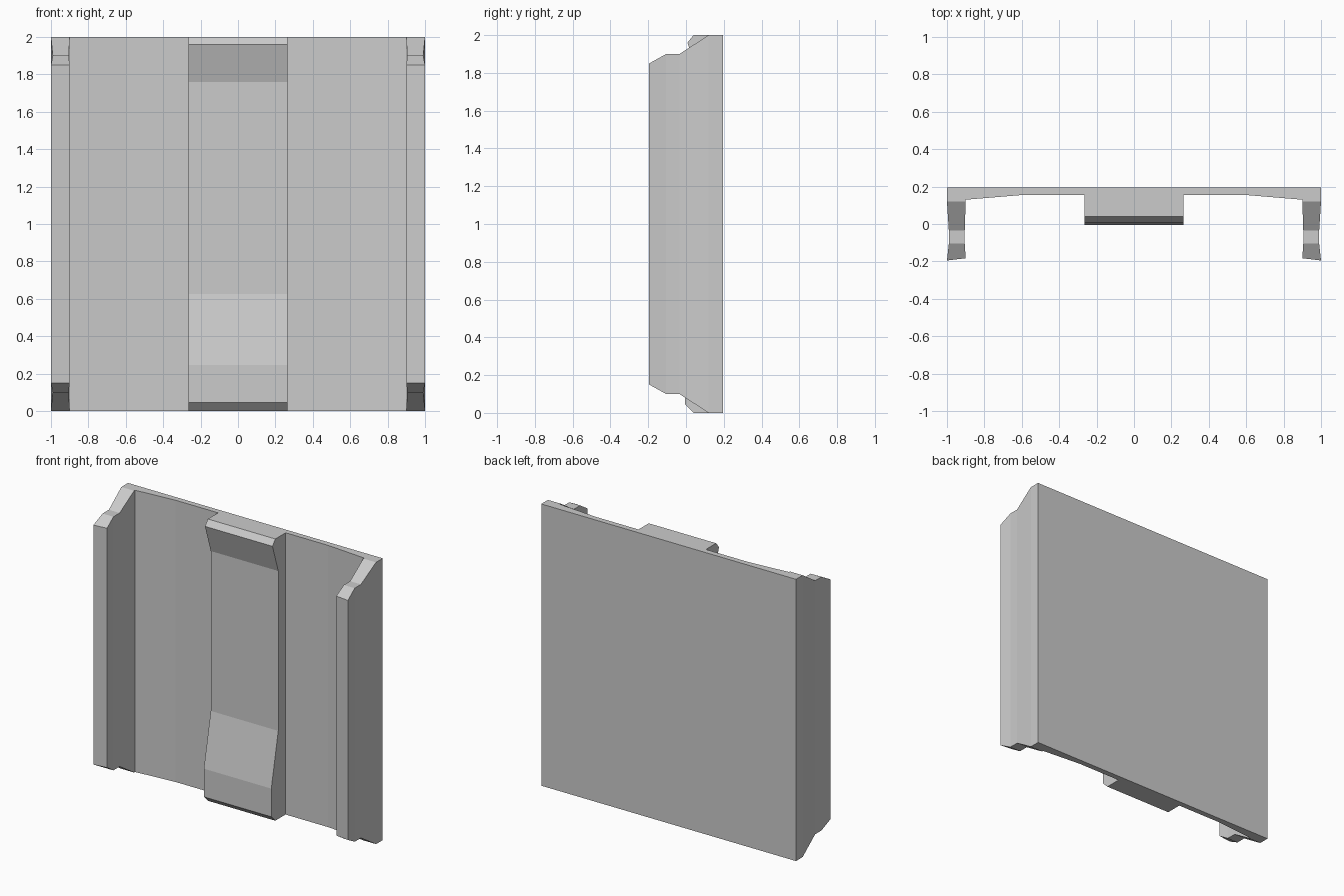
import bpy, bmesh

if "Cube" in bpy.data.objects:
    bpy.data.objects.remove(bpy.data.objects["Cube"])


def make_object(name, verts, faces):
    mesh = bpy.data.meshes.new(name)
    mesh.from_pydata(verts, [], faces)
    bm = bmesh.new()
    bm.from_mesh(mesh)
    bmesh.ops.recalc_face_normals(bm, faces=bm.faces)
    bm.to_mesh(mesh)
    bm.free()
    obj = bpy.data.objects.new(name, mesh)
    bpy.context.collection.objects.link(obj)
    return obj


def prism(name, ring_a, ring_b):
    """Solid between two matching outlines."""
    n = len(ring_a)
    sides = [(i, (i + 1) % n, n + (i + 1) % n, n + i) for i in range(n)]
    caps = [tuple(range(n)), tuple(range(n, 2 * n))]
    return make_object(name, ring_a + ring_b, sides + caps)


# Back panel: flat behind, front thickening towards both sides
half = [(0.6, 0.155), (0.9, 0.13), (0.9, 0.12), (1, 0.12), (1, 0.195)]
outline = half + [(-x, y) for x, y in reversed(half)]
prism("back_panel", [(x, y, 0) for x, y in outline], [(x, y, 2) for x, y in outline])

# Side flanges: slightly waisted wall with stepped top and bottom ends
# each station: outer x, outer y, inner x, inner y, bottom z
stations = [(1, 0.12, 0.9, 0.12, 0), (0.99, -0.035, 0.905, -0.035, 0.1),
            (0.99, -0.105, 0.905, -0.105, 0.1), (1, -0.195, 0.9, -0.183, 0.15)]
verts, faces = [], []
for ox, oy, ix, iy, z in stations:
    verts += [(ox, oy, z), (ix, iy, z), (ix, iy, 2 - z), (ox, oy, 2 - z)]
for s in range(len(stations) - 1):
    a, b = 4 * s, 4 * s + 4
    faces += [(a + k, a + (k + 1) % 4, b + (k + 1) % 4, b + k) for k in range(4)]
last = 4 * (len(stations) - 1)
faces += [(0, 1, 2, 3), tuple(range(last, last + 4))]
flange = make_object("side_flanges", verts, faces)
flange.modifiers.new("mirror", "MIRROR").use_mirror_merge = False

# Central rib: side profile (y, z) with a long shallow recess
profile = [(0.155, 0), (0.04, 0), (-0.005, 0.045), (-0.005, 0.245), (0.073, 0.625),
           (0.073, 1.76), (0.008, 1.96), (0.04, 2), (0.155, 2)]
prism("central_rib", [(-0.265, y, z) for y, z in profile],
      [(0.265, y, z) for y, z in profile])
